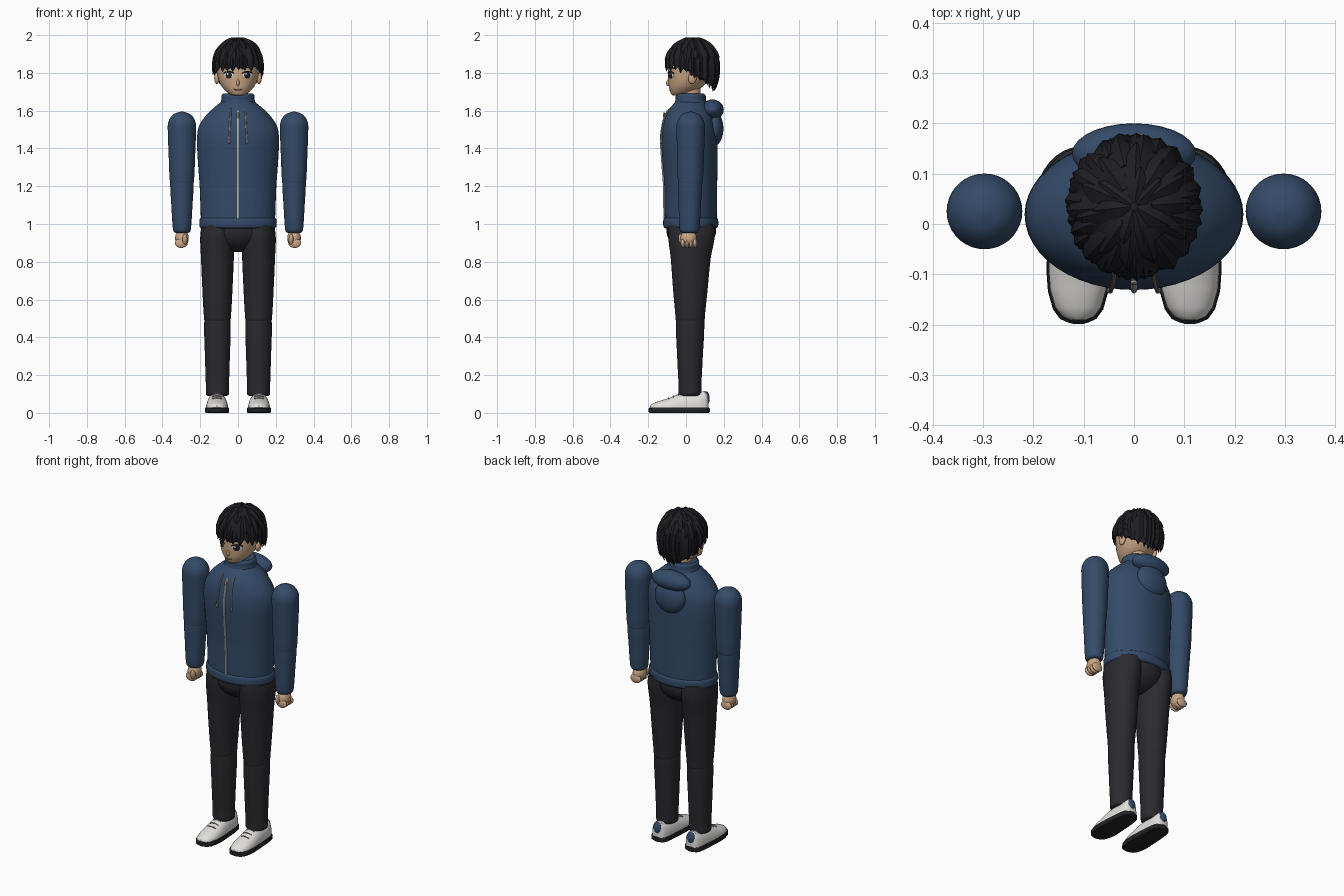
import bpy, bmesh, math, random
from mathutils import Vector

if "Cube" in bpy.data.objects:
    bpy.data.objects.remove(bpy.data.objects["Cube"])

random.seed(4)


def material(name, rgb):
    m = bpy.data.materials.new(name)
    m.diffuse_color = (*rgb, 1)
    m.use_nodes = True
    m.node_tree.nodes["Principled BSDF"].inputs["Base Color"].default_value = m.diffuse_color
    return m


NAVY = material("navy_cloth", (0.034, 0.070, 0.140))
PANTS = material("charcoal_cloth", (0.023, 0.023, 0.029))
HAIR = material("black_hair", (0.013, 0.013, 0.017))
SKIN = material("skin", (0.60, 0.39, 0.24))
WHITE = material("white", (0.75, 0.74, 0.71))
SOLE = material("sole_rubber", (0.016, 0.016, 0.019))
CORD = material("grey_cord", (0.33, 0.30, 0.26))
LIP = material("lip", (0.30, 0.11, 0.08))
IRIS = material("dark_iris", (0.015, 0.017, 0.022))


def rings_mesh(name, rings, mat):
    """Skin a closed surface over a list of equal-length point rings."""
    bm = bmesh.new()
    vs = [[bm.verts.new(p) for p in r] for r in rings]
    n = len(vs[0])
    for a, b in zip(vs, vs[1:]):
        for i in range(n):
            bm.faces.new((a[i], a[(i + 1) % n], b[(i + 1) % n], b[i]))
    bm.faces.new(vs[0])
    bm.faces.new(vs[-1])
    bmesh.ops.recalc_face_normals(bm, faces=bm.faces)
    me = bpy.data.meshes.new(name)
    bm.to_mesh(me)
    bm.free()
    me.materials.append(mat)
    ob = bpy.data.objects.new(name, me)
    bpy.context.collection.objects.link(ob)
    return ob


def sample(prof, z):
    """Smoothly interpolate rows (z, cx, cy, rx, ry)."""
    k = max(i for i in range(len(prof) - 1) if prof[i][0] <= z + 1e-9 or i == 0)
    p, q = prof[k], prof[k + 1]
    o, r = prof[max(k - 1, 0)], prof[min(k + 2, len(prof) - 1)]
    d = q[0] - p[0]
    t = (z - p[0]) / d
    out = []
    for j in range(1, 5):
        m0 = (q[j] - o[j]) / (q[0] - o[0]) * d
        m1 = (r[j] - p[j]) / (r[0] - p[0]) * d
        out.append((2*t**3 - 3*t*t + 1) * p[j] + (t**3 - 2*t*t + t) * m0
                   + (3*t*t - 2*t**3) * q[j] + (t**3 - t*t) * m1)
    return out


def loft(name, prof, mat, n=36, steps=4):
    zs = [a[0] + (b[0] - a[0]) * i / steps for a, b in zip(prof, prof[1:]) for i in range(steps)]
    rings = []
    for z in zs + [prof[-1][0]]:
        cx, cy, rx, ry = sample(prof, z)
        rings.append([(cx + rx * math.cos(2*math.pi*i/n), cy + ry * math.sin(2*math.pi*i/n), z)
                      for i in range(n)])
    return rings_mesh(name, rings, mat)


def front(prof, x, z, off=0.0):
    """Point on the front of a lofted part."""
    cx, cy, rx, ry = sample(prof, z)
    return Vector((x, cy - ry * math.sqrt(max(0, 1 - ((x - cx) / rx) ** 2)) - off, z))


def ball(name, loc, size, mat, rot=(0, 0, 0)):
    bpy.ops.mesh.primitive_uv_sphere_add(segments=28, ring_count=16, location=loc, rotation=rot)
    ob = bpy.context.object
    ob.name, ob.scale = name, size
    ob.data.materials.append(mat)
    return ob


def tube(name, pts, r, mat, n=8):
    pts = [Vector(p) for p in pts]
    rings = []
    for i, p in enumerate(pts):
        d = (pts[min(i + 1, len(pts) - 1)] - pts[max(i - 1, 0)]).normalized()
        u = d.orthogonal().normalized() if i == 0 else (u - d * u.dot(d)).normalized()
        v = d.cross(u)
        rings.append([p + r * (u * math.cos(2*math.pi*k/n) + v * math.sin(2*math.pi*k/n))
                      for k in range(n)])
    return rings_mesh(name, rings, mat)


def decal(name, prof, x, z, w, h, off, mat, n=20):
    """Thin oval plate laid on the front of a lofted part."""
    rings = []
    for f, o in ((1, -0.003), (1, off), (0.6, off + 0.0007), (0.1, off + 0.001)):
        rings.append([front(prof, x + f*w*math.cos(2*math.pi*i/n), z + f*h*math.sin(2*math.pi*i/n), o)
                      for i in range(n)])
    return rings_mesh(name, rings, mat)


# Jacket body, hem, collar
torso = [(0.98, 0, .025, .195, .136), (1.04, 0, .025, .197, .138), (1.2, 0, .025, .203, .140),
         (1.34, 0, .021, .213, .146), (1.45, 0, .018, .217, .149), (1.52, 0, .018, .206, .141),
         (1.58, 0, .018, .165, .124), (1.615, 0, .02, .128, .104), (1.65, 0, .024, .085, .077)]
loft("jacket_body", torso, NAVY, n=48)
loft("jacket_hem", [(.976, 0, .025, .188, .132), (.984, 0, .025, .202, .143), (1.008, 0, .025, .205, .146),
                    (1.028, 0, .025, .202, .143), (1.035, 0, .025, .192, .134)], NAVY, n=48)
loft("collar", [(1.625, 0, .025, .086, .078), (1.635, 0, .025, .093, .084), (1.66, 0, .025, .088, .08),
                (1.68, 0, .025, .087, .079), (1.69, 0, .025, .078, .07)], NAVY)

# Folded hood on the back
ball("hood_roll", (0, .14, 1.605), (.123, .06, .054), NAVY)
ball("hood_pouch", (0, .148, 1.505), (.098, .05, .092), NAVY)

# Zip and drawstrings
tube("zip", [front(torso, 0, 1.03 + .57 * i / 24, .001) for i in range(25)], .006, WHITE)
ball("zip_pull", front(torso, 0, 1.575, .008), (.007, .005, .018), CORD)
for s in (-1, 1):
    tube("drawstring", [front(torso, s * (.038 + .009 * i / 14), 1.612 - .165 * i / 14, .004)
                        for i in range(15)], .0045, CORD)
    ball("drawstring_tip", front(torso, s * .048, 1.437, .005), (.006, .006, .014), CORD)

# Arms and hands
for s in (-1, 1):
    x = s * .297
    loft("lower_sleeve", [(.952, x, .018, .03, .034), (.958, x, .018, .042, .046), (.975, x, .018, .048, .053),
                          (1.1, x, .02, .056, .059), (1.215, x, .022, .062, .064), (1.25, x, .023, .055, .058),
                          (1.27, x, .023, .03, .03)], NAVY)
    loft("upper_sleeve", [(1.18, x, .022, .035, .035), (1.2, x, .022, .056, .058), (1.228, x, .023, .064, .066),
                          (1.36, x, .024, .07, .071), (1.5, x, .025, .075, .075), (1.535, x, .025, .073, .073),
                          (1.566, x, .025, .059, .059), (1.586, x, .025, .036, .036),
                          (1.595, x, .025, .006, .006)], NAVY)
    ball("palm", (x, .014, .924), (.036, .043, .048), SKIN)
    for i in range(4):
        ball("finger", (x + s * .003, -.016 + .021 * i, .899), (.034, .0125, .026), SKIN)
    ball("thumb", (x - s * .016, -.024, .918), (.013, .016, .03), SKIN, (.25, 0, 0))

# Trousers
ball("pelvis", (0, .028, .97), (.15, .132, .119), PANTS)
for s in (-1, 1):
    x = s * .109
    loft("thigh", [(.46, x, .022, .045, .05), (.485, x, .022, .067, .074), (.515, x, .022, .072, .078),
                   (.66, x, .023, .08, .092), (.82, x, .025, .087, .106), (.93, x, .029, .091, .123),
                   (1.0, x * .95, .03, .088, .122)], PANTS)
    loft("shin", [(.09, x, .021, .05, .05), (.097, x, .021, .06, .059), (.14, x, .021, .061, .06),
                  (.3, x, .021, .066, .068), (.47, x, .022, .07, .075), (.52, x, .022, .06, .065),
                  (.54, x, .022, .03, .03)], PANTS)

# Shoes: rows of (y, half width, top height)
shoe = [(-.191, .016, .036), (-.184, .032, .045), (-.165, .046, .055), (-.13, .056, .066), (-.09, .059, .078),
        (-.04, .057, .1), (0, .054, .108), (.06, .05, .106), (.1, .043, .116), (.113, .033, .108), (.119, .018, .085)]
for s in (-1, 1):
    x = s * .111
    rings = [[(x + w * math.cos(math.pi * i / 16), y, .018 + (h - .018) * math.sin(math.pi * i / 16) ** .75)
              for i in range(17)] for y, w, h in shoe]
    rings_mesh("shoe_upper", rings, WHITE)
    side = [(y * 1.02 - .001, w + .004) for y, w, h in shoe]
    side = [(-.199, .008)] + side + [(.126, .008)]
    outline = [(w, y) for y, w in side] + [(-w, y) for y, w in reversed(side)]
    rings_mesh("shoe_sole", [[(x + f * a, f * b, z) for a, b in outline]
                             for f, z in ((.96, 0), (1, .005), (1, .023), (.97, .028))], SOLE)
    ball("heel_patch", (x, .112, .082), (.024, .013, .032), NAVY, (.15, 0, 0))
    for i in range(3):
        y, h = -.092 + .026 * i, .078 + .011 * i
        tube("lace", [(x + .026 * t, y, .019 + (h - .018) * (1 - (.026 * t / .058) ** 2) ** .375)
                      for t in (-1, -.5, 0, .5, 1)], .0028, CORD)

# Head, neck, ears
head = [(1.68, 0, -.045, .022, .024), (1.686, 0, -.035, .04, .042), (1.7, 0, -.02, .06, .064),
        (1.73, 0, 0, .087, .091), (1.78, 0, .018, .107, .113), (1.84, 0, .024, .112, .118),
        (1.9, 0, .027, .101, .108), (1.95, 0, .03, .065, .075), (1.97, 0, .03, .02, .03)]
loft("head", head, SKIN, n=40)
loft("neck", [(1.6, 0, .025, .055, .055), (1.65, 0, .025, .053, .053), (1.73, 0, .025, .053, .053)], SKIN)

# Face
for s in (-1, 1):
    ball("ear", (s * .112, .034, 1.773), (.014, .022, .032), SKIN, (-.15, 0, 0))
    decal("eye_white", head, s * .05, 1.788, .025, .015, .001, WHITE)
    decal("iris", head, s * .049, 1.787, .0165, .0175, .003, IRIS)
    decal("eye_glint", head, s * .049 - .006, 1.794, .0045, .005, .005, WHITE)
    tube("eyelid", [front(head, s * (.05 + .027 * t), 1.807 - .009 * t * t, .002)
                    for t in (-1, -.6, -.2, .2, .6, 1)], .003, HAIR)
    tube("eyebrow", [front(head, s * (.05 + .026 * t), 1.829 - .005 * t * t, .001)
                     for t in (-1, -.5, 0, .5, 1)], .003, HAIR)
ball("nose", front(head, 0, 1.748, .001), (.008, .011, .018), SKIN, (-.2, 0, 0))
tube("mouth", [front(head, .02 * t, 1.709 + .004 * t * t, 0) for t in (-1, -.5, 0, .5, 1)], .0024, LIP)


# Hair: a cap with layered pointed locks; phi = 0 faces the front
def scalp(phi, deg, s=1.0):
    t = math.radians(deg)
    r = math.sin(t) if deg < 90 else 1 - .2 * ((deg - 90) / 60) ** 2
    return Vector((.127 * s * r * math.sin(phi), .035 - .138 * s * r * math.cos(phi),
                   1.84 + .143 * s * math.cos(t)))


def hairline(phi):
    return 90 + 58 * ((1 - math.cos(phi)) / 2) ** 2


rings_mesh("hair_cap", [[scalp(2 * math.pi * i / 48, hairline(2 * math.pi * i / 48) * (k + .1) / 14.1)
                         for i in range(48)] for k in range(15)], HAIR)


def lock(phi, d0, d1, width, lift):
    rings = []
    for k in range(8):
        u = k / 7
        w = width * (math.sin(math.pi * (.2 + .8 * u)) ** .8 + .02) if u < 1 else width * .02
        deg = d0 + (d1 - d0) * u
        s = 1.005 + lift * u
        c = scalp(phi, deg, s)
        across = Vector((math.cos(phi), math.sin(phi), 0)) * w
        out = (c - Vector((0, .035, 1.84))).normalized()
        edge = c - out * w * .3
        rings.append([edge - across, c + out * w * .22, edge + across, c - out * w * .45])
    rings_mesh("hair_lock", rings, HAIR)


for count, d0, d1, width, lift in ((7, 3, 36, .021, .06), (11, 16, 58, .025, .08),
                                   (15, 36, 80, .026, .09), (20, 55, None, .026, .07),
                                   (24, 68, None, .022, .035)):
    for i in range(count):
        phi = 2 * math.pi * (i + .5 * random.random() + .2 * (count % 3)) / count
        end = d1 if d1 else hairline(phi) + (5 if lift > .05 else 9)
        lock(phi, d0, end + random.uniform(-4, 5), width * random.uniform(.9, 1.15),
             lift * random.uniform(.6, 1.1))

# Smooth shading with sharp edges kept
for ob in bpy.context.scene.objects:
    ob.select_set(ob.type == 'MESH')
bpy.context.view_layer.objects.active = bpy.data.objects["head"]
bpy.ops.object.shade_smooth_by_angle(angle=math.radians(35))
